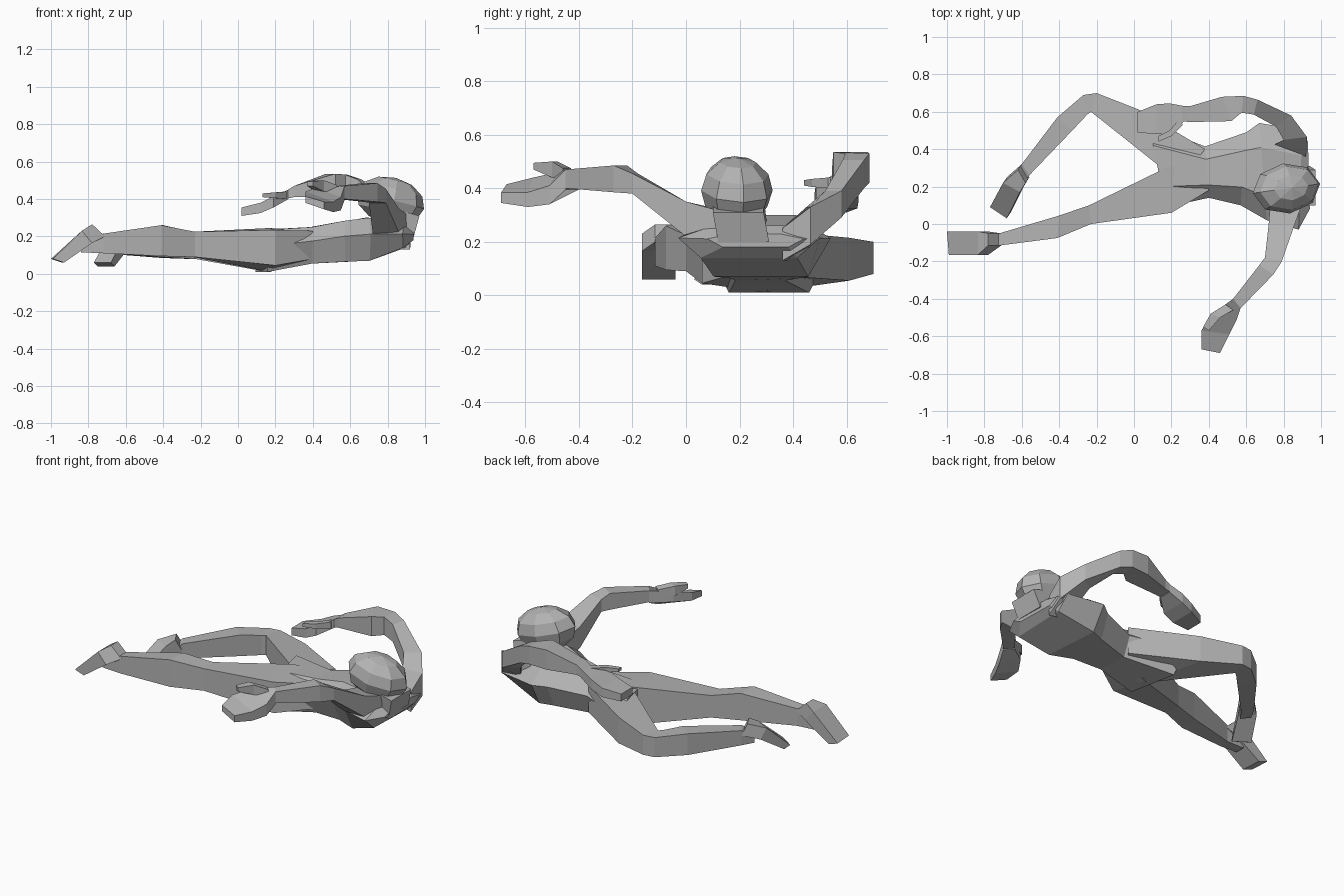
import bpy
import bmesh
import math
from mathutils import Vector, Matrix

default_cube = bpy.data.objects.get("Cube")
if default_cube:
    bpy.data.objects.remove(default_cube, do_unlink=True)

grey = bpy.data.materials.new("plain grey")
grey.use_nodes = True
grey_colour = (.45, .45, .45, 1)
grey.diffuse_color = grey_colour
grey.node_tree.nodes["Principled BSDF"].inputs["Base Color"].default_value = grey_colour


def finish(name, bm):
    """Turn a bmesh into a flat shaded grey object."""
    bmesh.ops.recalc_face_normals(bm, faces=bm.faces[:])
    mesh = bpy.data.meshes.new(name)
    bm.to_mesh(mesh)
    bm.free()
    mesh.materials.append(grey)
    part = bpy.data.objects.new(name, mesh)
    bpy.context.scene.collection.objects.link(part)
    return part


def section(side_a, side_b, low, high, lean=(0, 0), roll=(0, 0), six_sided=False):
    """Cross-section between two side points, from low to high.
    The top can lean sideways; roll lifts side b's low and high corners.
    Six-sided ones have their widest line above the middle."""
    a, b = Vector((*side_a, 0)), Vector((*side_b, 0))
    shift = Vector((*lean, 0))
    up = Vector((0, 0, 1))
    bottom, top = up * low, up * high + shift
    if six_sided:
        middle = bottom.lerp(top, .62)
        return [a.lerp(b, .16) + bottom, b.lerp(a, .16) + bottom, b + middle,
                b.lerp(a, .25) + top, a.lerp(b, .25) + top, a + middle]
    return [a + bottom, b + bottom + up * roll[0], b + top + up * roll[1], a + top]


def loft(name, sections, six_sided=False):
    """Skin a closed solid over a row of cross-sections."""
    bm = bmesh.new()
    rings = [[bm.verts.new(point) for point in section(*row, six_sided=six_sided)]
             for row in sections]
    for ring, following in zip(rings, rings[1:]):
        count = len(ring)
        for i in range(count):
            j = (i + 1) % count
            bm.faces.new((ring[i], ring[j], following[j], following[i]))
    bm.faces.new(rings[0])
    bm.faces.new(rings[-1])
    return finish(name, bm)


level = (0, 0)

# Trunk, from the pelvis to the shoulders
loft("torso", [
    ((.17, .09), (.08, .53), .01, .235),
    ((.4, .14), (.38, .415), .055, .25),
    ((.57, .1), (.6, .49), .065, .285),
    ((.71, .02), (.67, .54), .07, .3),
    ((.88, -.03), (.9, .5), .14, .26),
    ((.94, .08), (.93, .44), .18, .23),
], six_sided=True)

# Neck and head, raised and looking along the body
loft("neck", [
    ((.77, .12), (.77, .31), .2, .2, (.17, 0)),
    ((.76, .1), (.76, .29), .37, .31, (.21, 0)),
])
bm = bmesh.new()
bmesh.ops.create_uvsphere(bm, u_segments=8, v_segments=6, radius=1)
pose = (Matrix.Translation((.815, .19, .392))
        @ Matrix.Rotation(math.radians(8), 4, "Z")
        @ Matrix.Rotation(math.radians(14), 4, "Y")
        @ Matrix.Diagonal((.187, .135, .125, 1)))
bmesh.ops.transform(bm, matrix=pose, verts=bm.verts[:])
finish("head", bm)

# Stretched leg
loft("right_leg", [
    ((.4, .18), (.36, .33), .08, .23),
    ((.2, .06), (.17, .3), .045, .235, level, (-.035, .01)),
    ((-.23, 0), (-.24, .1), .09, .225),
    ((-.41, -.075), (-.4, .045), .095, .26),
    ((-.72, -.115), (-.72, -.05), .11, .215),
    ((-.84, -.115), (-.84, -.055), .115, .16),
])
loft("right_foot", [
    ((-.71, -.115), (-.71, -.05), .2, .265, (-.07, 0)),
    ((-.78, -.165), (-.78, -.04), .165, .23, (-.055, 0)),
    ((-.93, -.165), (-.94, -.04), .06, .08, (-.06, 0)),
])

# Bent leg, swung out to the side
loft("left_leg", [
    ((.26, .25), (.38, .4), .07, .235),
    ((.16, .29), (.03, .61), .01, .235, level, (.045, -.02)),
    ((-.23, .6), (-.2, .7), .08, .2),
    ((-.25, .585), (-.27, .69), .08, .2),
    ((-.33, .5), (-.41, .57), .085, .215),
    ((-.56, .26), (-.6, .32), .1, .19),
    ((-.6, .2), (-.64, .25), .1, .15),
])
loft("left_foot", [
    ((-.56, .25), (-.6, .32), .16, .225, (-.02, -.03)),
    ((-.59, .2), (-.68, .25), .13, .195, (-.02, -.03)),
    ((-.66, .06), (-.75, .12), .04, .06, (-.02, -.03)),
])

# Arm on the near side, with its hand and thumb
loft("right_arm", [
    ((.73, .13), (.9, .11), .18, .32),
    ((.72, 0), (.86, 0), .22, .35),
    ((.7, -.18), (.79, -.2), .38, .455),
    ((.67, -.22), (.745, -.27), .385, .485),
    ((.53, -.4), (.57, -.45), .4, .47),
])
loft("right_hand", [
    ((.53, -.4), (.57, -.45), .395, .47),
    ((.42, -.48), (.55, -.51), .4, .46, level, (-.06, -.05)),
    ((.36, -.57), (.51, -.59), .39, .44, level, (-.06, -.055)),
    ((.36, -.67), (.46, -.69), .38, .415, level, (-.035, -.03)),
])
loft("right_thumb", [
    ((.49, -.43), (.53, -.46), .42, .475),
    ((.41, -.48), (.46, -.5), .44, .5),
    ((.37, -.55), (.4, -.57), .47, .495),
])

# Arm on the far side, raised and reaching along the body
loft("left_arm", [
    ((.74, .42), (.92, .36), .13, .25),
    ((.8, .45), (.925, .465), .19, .33),
    ((.76, .52), (.84, .58), .29, .39),
    ((.64, .585), (.66, .665), .4, .505),
    ((.575, .595), (.585, .685), .42, .53),
    ((.52, .55), (.47, .68), .415, .535),
    ((.3, .545), (.3, .63), .41, .47),
    ((.25, .55), (.25, .63), .4, .44),
])
loft("left_hand", [
    ((.27, .55), (.27, .63), .4, .45),
    ((.19, .485), (.19, .645), .355, .415),
    ((.12, .48), (.12, .64), .325, .38),
    ((.02, .49), (.02, .6), .31, .355),
])
loft("left_thumb", [
    ((.26, .53), (.25, .57), .4, .44),
    ((.2, .47), (.19, .5), .405, .435),
    ((.13, .44), (.13, .47), .41, .43),
])
